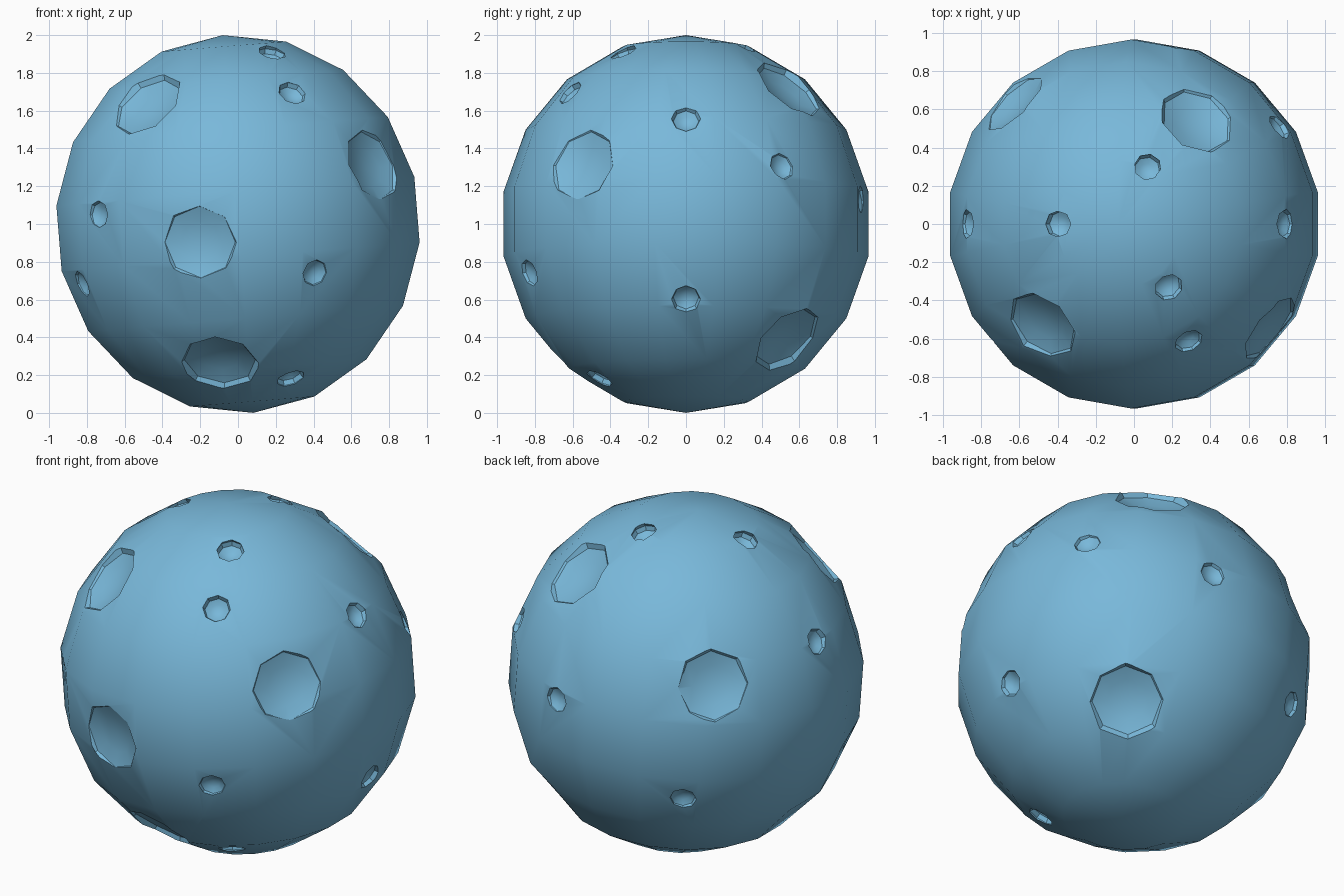
import bpy, bmesh, math
from mathutils import Vector, Matrix

if "Cube" in bpy.data.objects:
    bpy.data.objects.remove(bpy.data.objects["Cube"])

CENTRE = Vector((0, 0, 1))

# crater directions, measured from the middle of the ball
BIG = [(-.21, -.955, -.10), (.73, -.56, .32), (-.49, -.54, .64), (-.10, -.62, -.75),
       (.34, .56, .73), (-.65, .66, .34), (.515, .55, -.62)]
SMALL = [(-.75, -.62, .05), (.41, -.83, -.26), (.89, 0, -.40), (.79, .53, .32),
         (.22, .95, .13), (-.88, 0, .42), (-.51, .76, -.355), (.07, .295, .93),
         (-.39, 0, .89), (.29, -.62, .70), (.18, -.33, .91), (.80, 0, .56),
         (.28, -.46, -.82), (-.88, -.40, -.34)]


def mesh_object(name, bm):
    mesh = bpy.data.meshes.new(name)
    bm.to_mesh(mesh)
    bm.free()
    obj = bpy.data.objects.new(name, mesh)
    bpy.context.collection.objects.link(obj)
    return obj


# ball: 18-sided sphere, slightly tall and tilted about y
bm = bmesh.new()
bmesh.ops.create_uvsphere(
    bm, u_segments=18, v_segments=9, radius=1,
    matrix=Matrix.Translation(CENTRE) @ Matrix.Rotation(math.radians(-4.6), 4, 'Y')
    @ Matrix.Diagonal((.98, .98, 1.003, 1)))
ball = mesh_object("cratered_ball", bm)


# crater cutters: flattened eight-sided spheres facing outward
def add_cutter(bm, direction, radius, depth):
    d = Vector(direction).normalized()
    turn = d.to_track_quat('Z', 'Y').to_matrix().to_4x4()
    bmesh.ops.create_uvsphere(
        bm, u_segments=8, v_segments=6, radius=1,
        matrix=Matrix.Translation(CENTRE + d * .972) @ turn
        @ Matrix.Diagonal((radius, radius, depth, 1)))


bm = bmesh.new()
for d in BIG:
    add_cutter(bm, d, .22, .07)
for d in SMALL:
    add_cutter(bm, d, .078, .05)
cutter = mesh_object("crater_cutters", bm)
cutter.hide_render = True

# carve the craters
mod = ball.modifiers.new("craters", 'BOOLEAN')
mod.operation = 'DIFFERENCE'
mod.solver = 'EXACT'
mod.object = cutter
bpy.context.view_layer.objects.active = ball
ball.select_set(True)
bpy.ops.object.modifier_apply(modifier=mod.name)
bpy.data.objects.remove(cutter, do_unlink=True)

# blue finish
mat = bpy.data.materials.new("blue")
mat.diffuse_color = (.19, .48, .70, 1)
mat.use_nodes = True
mat.node_tree.nodes["Principled BSDF"].inputs["Base Color"].default_value = mat.diffuse_color
ball.data.materials.clear()
ball.data.materials.append(mat)
bpy.ops.object.shade_smooth_by_angle(angle=math.radians(30))
